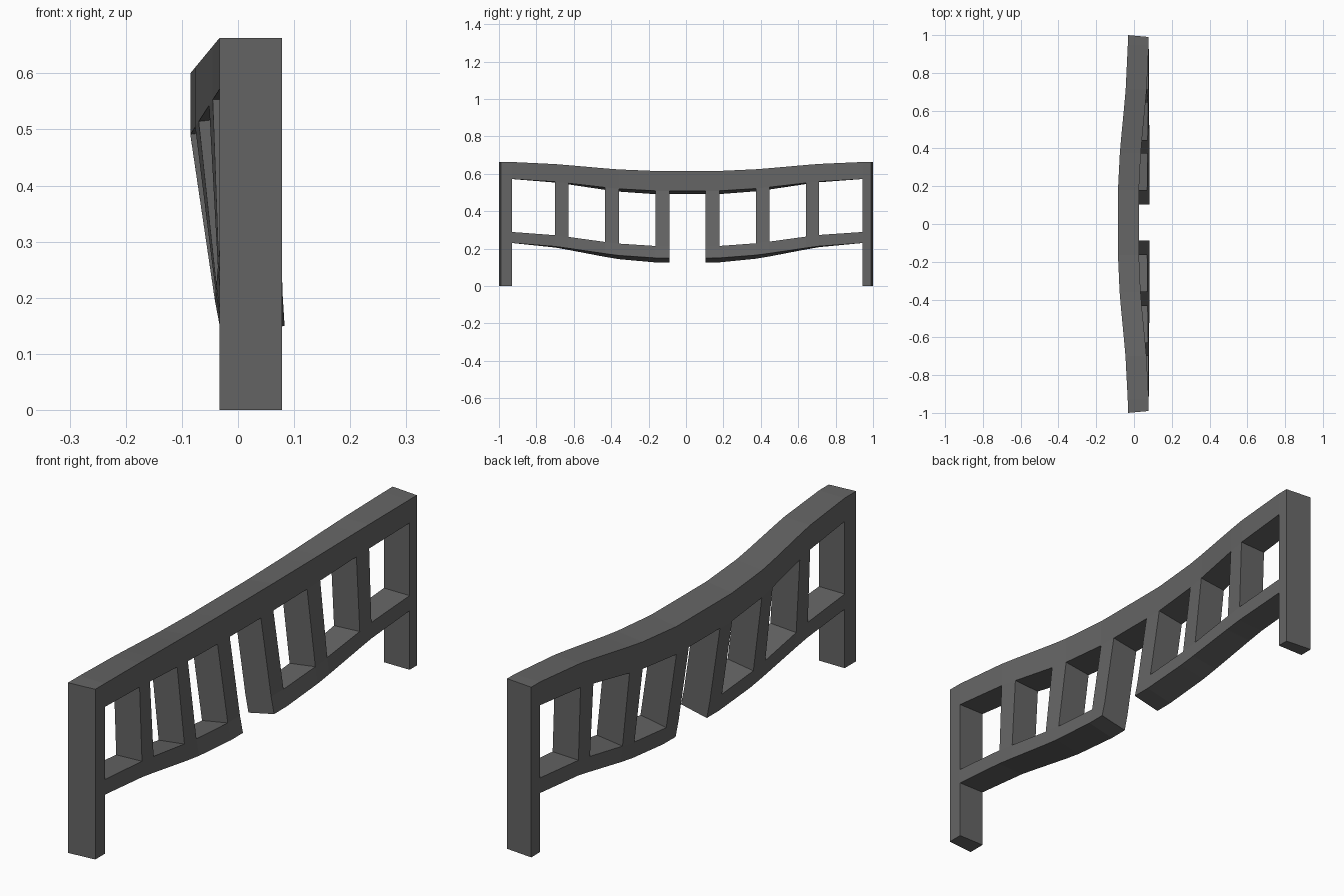
import bpy, bmesh

cube = bpy.data.objects.get("Cube")
if cube:
    bpy.data.objects.remove(cube, do_unlink=True)

metal = bpy.data.materials.new("dark_grey")
metal.use_nodes = True
grey = (0.13, 0.13, 0.13, 1)
metal.diffuse_color = grey
metal.node_tree.nodes["Principled BSDF"].inputs["Base Color"].default_value = grey

BACK, FRONT = -0.033, 0.078
# edges of posts and uprights along the length; odd gaps are openings
stations = [-1, -0.93, -0.70, -0.627, -0.433, -0.358, -0.163, -0.088,
            0.104, 0.18, 0.374, 0.446, 0.642, 0.712, 0.945, 1]
# foot, lower rail bottom and top, upper rail bottom and top
levels = [0, 0.23, 0.289, 0.572, 0.663]
# full bend at mid length per level: x shift, drop on the +x side, drop on the -x side
bends = [(0, 0, 0), (0.005, 0.08, 0.104), (-0.008, 0.075, 0.095),
         (-0.052, 0.063, 0.081), (-0.052, 0.048, 0.063)]


def bend_weight(y):
    s = min(max((0.95 - abs(y)) / 0.8, 0), 1)
    return s * s * (3 - 2 * s)


def bent_point(i, k, outer):
    """Corner of the panel at station i and level k on one of its two sides."""
    y, w = stations[i], bend_weight(stations[i])
    shift, drop_outer, drop_inner = bends[k]
    x = (FRONT if outer else BACK) + shift * w
    z = levels[k] - (drop_outer if outer else drop_inner) * w
    if outer and abs(y) == 1:       # slightly skewed end faces
        y *= 0.99
    return x, y, z


def is_solid(i, k):
    """Which cells of the panel are filled."""
    last = len(stations) - 2
    if k == 0:
        return i in (0, last)               # post feet
    if k == 1:
        return i != last // 2               # lower rail, broken at the centre
    if k == 2:
        return i % 2 == 0                   # posts and uprights
    return True                             # upper rail


# fill the solid cells on both sides and wall in their open edges
bm = bmesh.new()
verts = {}


def corner(i, k, outer):
    key = (i, k, outer)
    if key not in verts:
        verts[key] = bm.verts.new(bent_point(*key))
    return verts[key]


cells = {(i, k) for i in range(len(stations) - 1)
         for k in range(len(levels) - 1) if is_solid(i, k)}
for i, k in sorted(cells):
    ring = [(i, k), (i + 1, k), (i + 1, k + 1), (i, k + 1)]
    bm.faces.new([corner(*p, True) for p in ring])
    bm.faces.new([corner(*p, False) for p in reversed(ring)])
    neighbours = [(i, k - 1), (i + 1, k), (i, k + 1), (i - 1, k)]
    for n, other in enumerate(neighbours):
        if other not in cells:
            a, b = ring[n], ring[(n + 1) % 4]
            bm.faces.new([corner(*b, True), corner(*a, True),
                          corner(*a, False), corner(*b, False)])
bmesh.ops.recalc_face_normals(bm, faces=bm.faces)

mesh = bpy.data.meshes.new("bent_railing")
bm.to_mesh(mesh)
bm.free()
mesh.materials.append(metal)
railing = bpy.data.objects.new("bent_railing", mesh)
bpy.context.collection.objects.link(railing)
